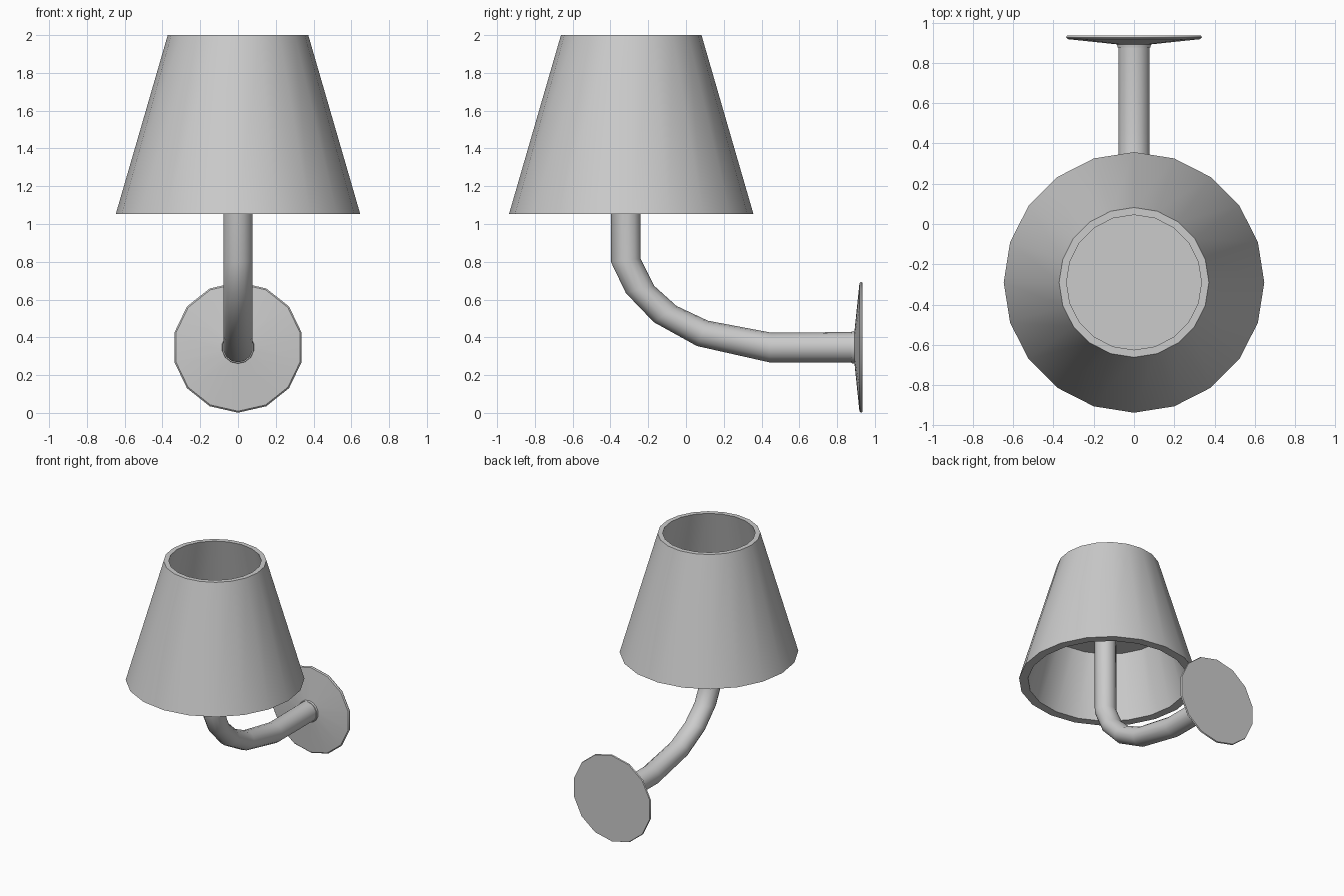
import bpy
from math import sin, cos, pi
from mathutils import Vector

if "Cube" in bpy.data.objects:
    bpy.data.objects.remove(bpy.data.objects["Cube"])


def make(name, rings, closed=False, caps=False):
    """Skin a list of equal-sized vertex rings into one object."""
    n = len(rings[0])
    verts = [v for r in rings for v in r]
    faces = []
    for i in range(len(rings) if closed else len(rings) - 1):
        a, b = i * n, ((i + 1) % len(rings)) * n
        faces += [(a + k, a + (k + 1) % n, b + (k + 1) % n, b + k) for k in range(n)]
    if caps:
        faces += [tuple(reversed(range(n))), tuple(range(len(verts) - n, len(verts)))]
    me = bpy.data.meshes.new(name)
    me.from_pydata(verts, [], faces)
    ob = bpy.data.objects.new(name, me)
    bpy.context.collection.objects.link(ob)
    bpy.ops.object.select_all(action='DESELECT')
    ob.select_set(True)
    bpy.context.view_layer.objects.active = ob
    # consistent outward normals
    bpy.ops.object.mode_set(mode='EDIT')
    bpy.ops.mesh.select_all(action='SELECT')
    bpy.ops.mesh.normals_make_consistent(inside=False)
    bpy.ops.object.mode_set(mode='OBJECT')
    bpy.ops.object.shade_smooth_by_angle(angle=0.55)
    return ob


def ring(center, u, v, ru, rv, n):
    c = Vector(center)
    return [c + u * (ru * cos(2 * pi * k / n)) + v * (rv * sin(2 * pi * k / n)) for k in range(n)]


X, Y, Z = Vector((1, 0, 0)), Vector((0, 1, 0)), Vector((0, 0, 1))

# Hollow tapered shade (outer wall, top rim, inner wall, bottom rim)
shade = [(0.647, 1.053), (0.372, 2.0), (0.335, 2.0), (0.582, 1.053)]
make("shade", [ring((0, -0.29, z), X, Y, r, r, 20) for r, z in shade], closed=True)

# Divider disc inside the shade, carrying the arm
make("shade_divider", [ring((0, -0.29, z), X, Y, 0.458, 0.458, 20) for z in (1.54, 1.555)], caps=True)

# Bent arm: each ring spans an outer and an inner point of the bend (y, z)
arm = [((-0.398, 1.55), (-0.246, 1.55)), ((-0.398, 0.80), (-0.24, 0.816)),
       ((-0.318, 0.634), (-0.168, 0.672)), ((-0.17, 0.48), (-0.05, 0.566)),
       ((0.058, 0.354), (0.116, 0.488)), ((0.44, 0.268), (0.45, 0.425)),
       ((0.9, 0.268), (0.9, 0.428))]
rings = []
for outer, inner in arm:
    a, b = Vector((0, *outer)), Vector((0, *inner))
    rings.append(ring((a + b) / 2, (b - a).normalized(), X, (b - a).length / 2, 0.079, 14))
make("arm", rings, caps=True)

# Wall plate: collar, shallow cone, bevelled rim and flat back
plate = [(0.084, 0.876), (0.086, 0.892), (0.338, 0.918), (0.346, 0.926), (0.342, 0.935)]
make("wall_plate", [ring((0, y, 0.347), Z, X, r, r, 14) for r, y in plate], caps=True)
